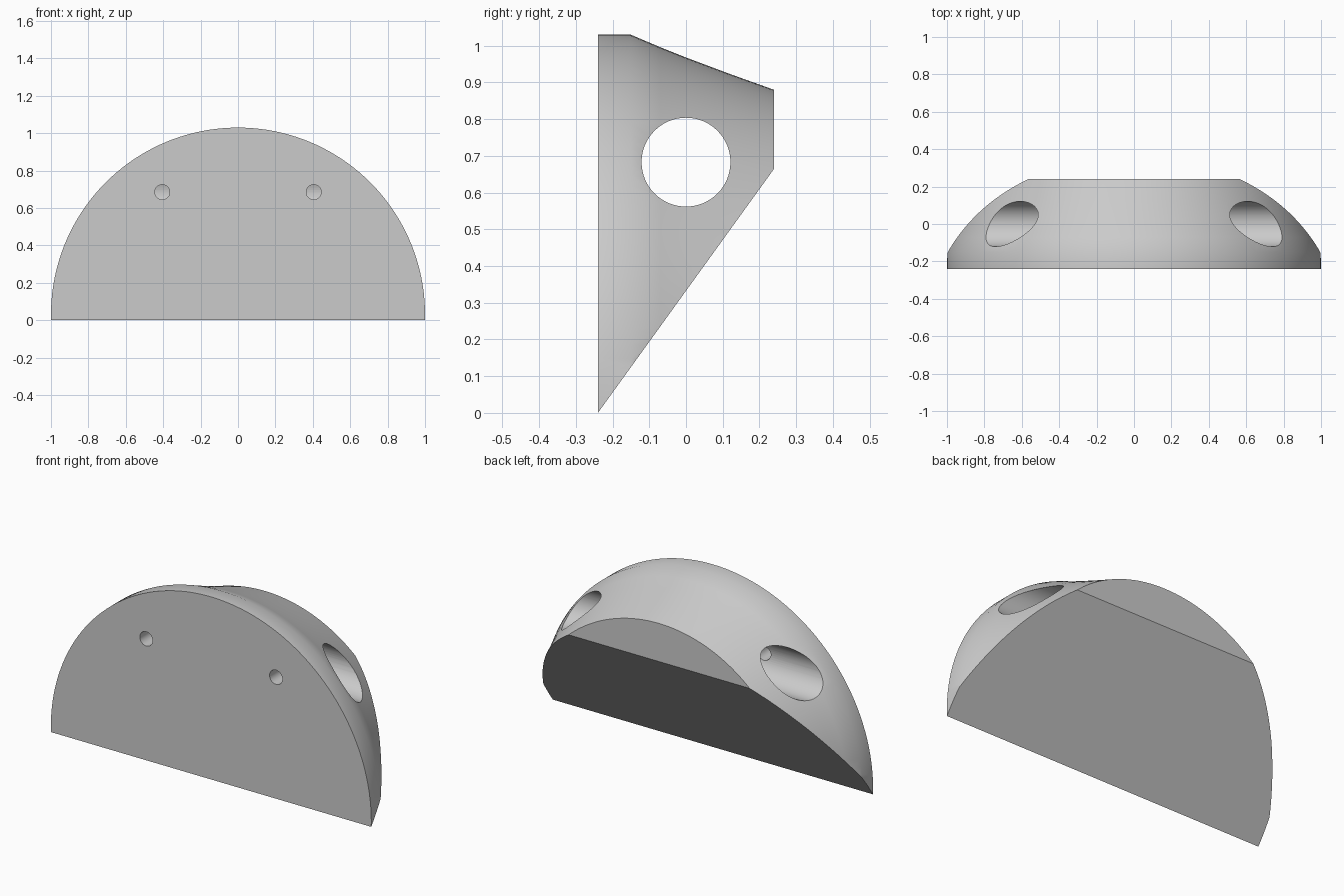
import bpy, bmesh, math
from mathutils import Vector, Matrix

cube = bpy.data.objects.get("Cube")
if cube:
    bpy.data.objects.remove(cube, do_unlink=True)

FRONT, BACK = -0.24, 0.24
CENTRE_Z = 0.03

grey = bpy.data.materials.new("plain_grey")
grey.use_nodes = True
grey.diffuse_color = (0.6, 0.6, 0.6, 1)
grey.node_tree.nodes["Principled BSDF"].inputs["Base Color"].default_value = (0.6, 0.6, 0.6, 1)


def add_object(name, bm):
    mesh = bpy.data.meshes.new(name)
    bmesh.ops.recalc_face_normals(bm, faces=bm.faces)
    bm.to_mesh(mesh)
    bm.free()
    mesh.materials.append(grey)
    obj = bpy.data.objects.new(name, mesh)
    bpy.context.collection.objects.link(obj)
    return obj


def rod(name, start, end, radius):
    """Cylinder between two points."""
    start, end = Vector(start), Vector(end)
    axis = end - start
    turn = axis.to_track_quat('Z', 'Y').to_matrix().to_4x4()
    bm = bmesh.new()
    bmesh.ops.create_cone(bm, cap_ends=True, segments=64, radius1=radius, radius2=radius,
                          depth=axis.length,
                          matrix=Matrix.Translation((start + end) / 2) @ turn)
    return add_object(name, bm)


# Body: straight rim and slightly dished taper, turned about the y axis
bm = bmesh.new()
profile = [(FRONT, 1.0), (-0.15, 1.0), (-0.07, 0.966), (0.0, 0.938),
           (0.12, 0.893), (BACK, 0.85)]
steps = 160
rings = []
for y, r in profile:
    ring = []
    for i in range(steps):
        a = math.tau * i / steps
        ring.append(bm.verts.new((r * math.cos(a), y, CENTRE_Z + r * math.sin(a))))
    rings.append(ring)
for low, high in zip(rings, rings[1:]):
    for i in range(steps):
        j = (i + 1) % steps
        bm.faces.new((low[i], low[j], high[j], high[i]))
bm.faces.new(rings[0])
bm.faces.new(rings[-1])

# Sloping underside
slope = Vector((0, BACK - FRONT, 0.665))
normal = Vector((0, slope.z, -slope.y))
cut = bmesh.ops.bisect_plane(bm, geom=bm.verts[:] + bm.edges[:] + bm.faces[:],
                             plane_co=(0, FRONT, 0), plane_no=normal, clear_outer=True)
edges = [e for e in cut["geom_cut"] if isinstance(e, bmesh.types.BMEdge)]
bmesh.ops.contextual_create(bm, geom=edges)
body = add_object("body", bm)

# Cross bore and the two small front holes that open into it
cutters = [rod("bore_cutter", (-1.3, 0, 0.683), (1.3, 0, 0.683), 0.121)]
for side, x in (("left", 0.405), ("right", -0.405)):
    cutters.append(rod(side + "_hole_cutter", (x, -0.4, 0.685), (x, -0.03, 0.685), 0.04))

bpy.context.view_layer.objects.active = body
body.select_set(True)
for cutter in cutters:
    cutter.hide_render = True
    mod = body.modifiers.new(cutter.name, 'BOOLEAN')
    mod.operation = 'DIFFERENCE'
    mod.solver = 'EXACT'
    mod.object = cutter
    bpy.ops.object.modifier_apply(modifier=mod.name)
for cutter in cutters:
    bpy.data.objects.remove(cutter, do_unlink=True)

bpy.ops.object.shade_smooth_by_angle(angle=math.radians(30))
